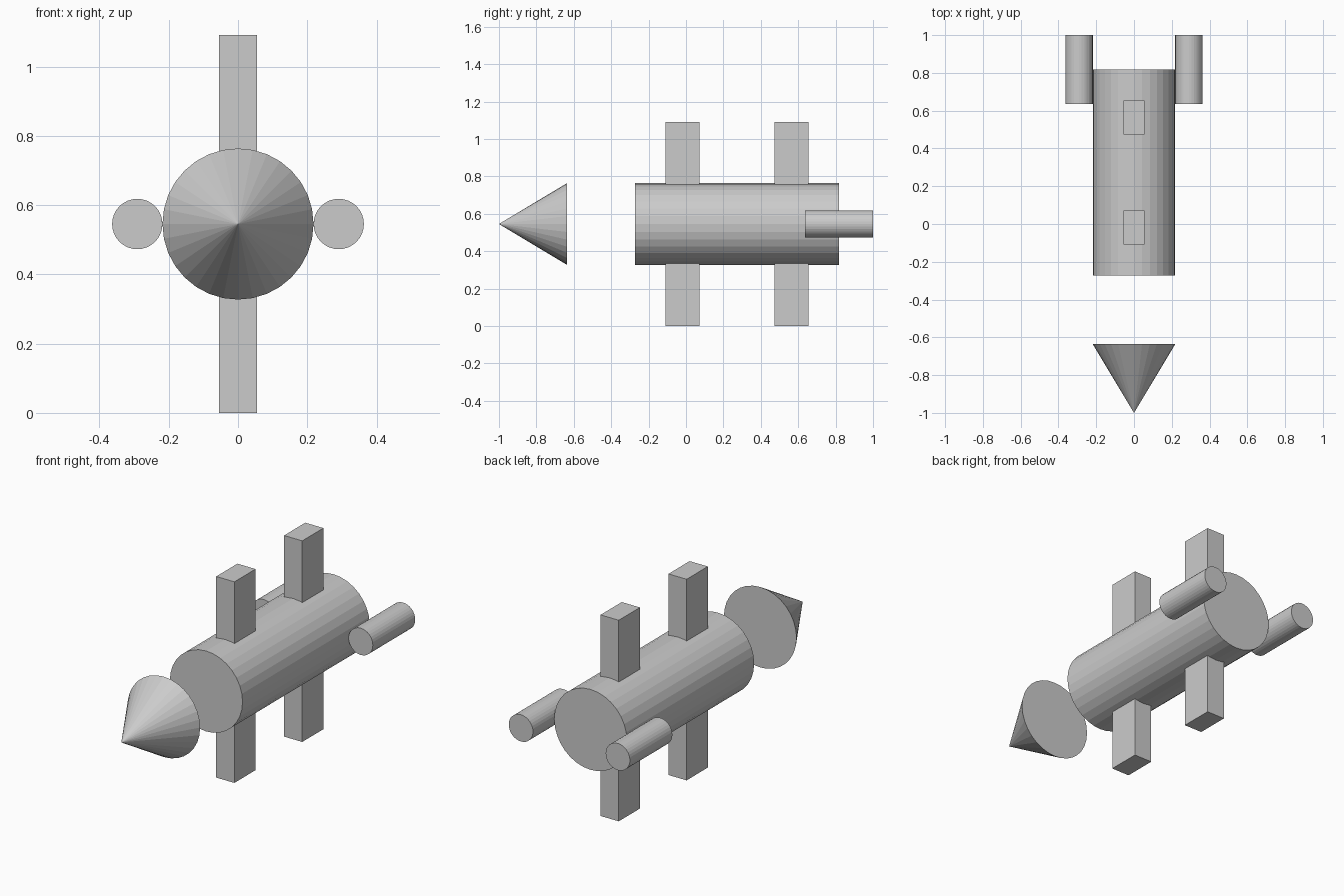
import bpy
from math import pi

if "Cube" in bpy.data.objects:
    bpy.data.objects.remove(bpy.data.objects["Cube"])

U = 2 / 5.5          # design unit
AXIS_Z = 1.5 * U     # height of the long axis


def tube(name, radius, x, y0, y1, tip=None):
    """Round part lying along y; tip=0 makes it a cone pointing to -y."""
    bpy.ops.mesh.primitive_cone_add(
        vertices=32, radius1=radius, radius2=radius if tip is None else tip,
        depth=y1 - y0, location=(x, (y0 + y1) / 2, AXIS_Z), rotation=(pi / 2, 0, 0))
    bpy.context.object.name = name


def fin(name, y, side):
    """Upright block, sunk slightly into the body."""
    bpy.ops.mesh.primitive_cube_add(size=1, location=(0, y, AXIS_Z + side * U))
    ob = bpy.context.object
    ob.name = name
    ob.scale = (0.3 * U, 0.5 * U, U)


# main body and detached nose cone
tube("body", 0.6 * U, 0, -0.75 * U, 2.25 * U)
tube("nose_cone", 0.6 * U, 0, -2.75 * U, -1.75 * U, tip=0)

# side thrusters
for label, s in (("left", -1), ("right", 1)):
    tube(label + "_thruster", 0.2 * U, s * 0.8 * U, 1.75 * U, 2.75 * U)

# fins above and below
for place, y in (("front", -0.05 * U), ("rear", 1.55 * U)):
    for label, s in (("lower", -1), ("upper", 1)):
        fin(f"{place}_{label}_fin", y, s)
